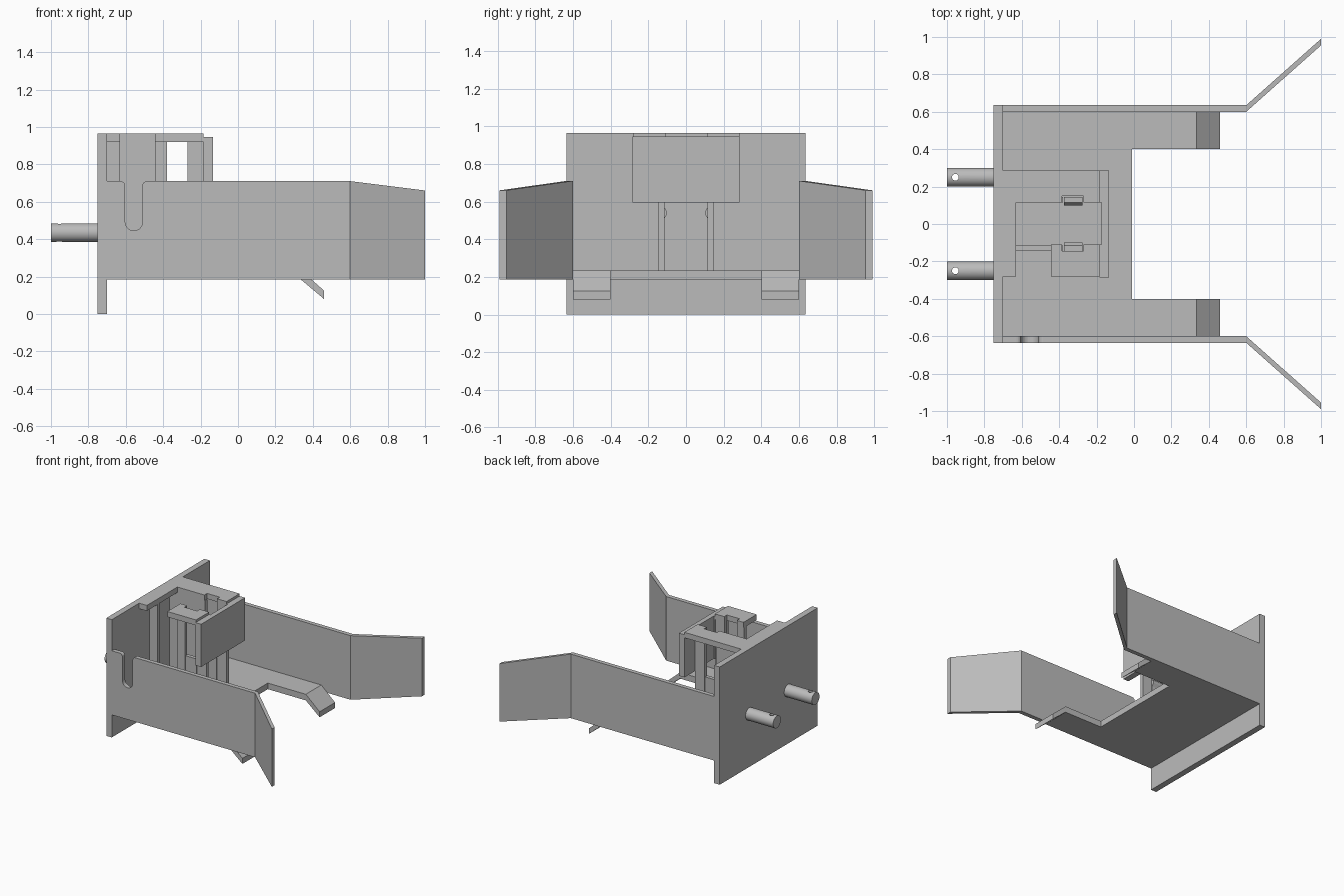
import bpy, bmesh, math

if "Cube" in bpy.data.objects:
    bpy.data.objects.remove(bpy.data.objects["Cube"])

grey = bpy.data.materials.new("plain grey")
grey.diffuse_color = (0.5, 0.5, 0.5, 1)
grey.use_nodes = True
grey.node_tree.nodes["Principled BSDF"].inputs["Base Color"].default_value = grey.diffuse_color


def prism(name, pts, lo, hi, axis="z"):
    """Extrude an outline: (x, y) along z, or (x, z) along y."""
    place = (lambda a, b, h: (a, b, h)) if axis == "z" else (lambda a, b, h: (a, h, b))
    bm = bmesh.new()
    low = [bm.verts.new(place(a, b, lo)) for a, b in pts]
    high = [bm.verts.new(place(a, b, hi)) for a, b in pts]
    n = len(pts)
    bm.faces.new(low)
    bm.faces.new(high)
    for i in range(n):
        j = (i + 1) % n
        bm.faces.new((low[i], low[j], high[j], high[i]))
    bmesh.ops.recalc_face_normals(bm, faces=bm.faces)
    mesh = bpy.data.meshes.new(name)
    bm.to_mesh(mesh)
    bm.free()
    mesh.materials.append(grey)
    ob = bpy.data.objects.new(name, mesh)
    bpy.context.collection.objects.link(ob)
    return ob


def box(name, x0, x1, y0, y1, z0, z1):
    return prism(name, [(x0, y0), (x1, y0), (x1, y1), (x0, y1)], z0, z1)


# Mounting plate and floor with two prongs
box("back_plate", -0.75, -0.70, -0.635, 0.635, 0, 0.965)
prism("floor", [(-0.7, -0.6), (0.335, -0.6), (0.335, -0.4), (-0.01, -0.4),
                (-0.01, 0.4), (0.335, 0.4), (0.335, 0.6), (-0.7, 0.6)], 0.185, 0.235)

# Side walls, the front one with a round-bottomed slot
sx, r, f = -0.557, 0.046, 0.025
slot = [(sx + r + f * (1 - math.sin(t)), 0.71 - f * (1 - math.cos(t)))
        for t in [i * math.pi / 8 for i in range(5)]]
slot += [(sx + r * math.cos(t), 0.491 - r * math.sin(t))
         for t in [i * math.pi / 16 for i in range(17)]]
slot += [(sx - r - f * (1 - math.sin(t)), 0.71 - f * (1 - math.cos(t)))
         for t in [i * math.pi / 8 for i in range(4, -1, -1)]]
wall = [(-0.7, 0.71), (-0.7, 0.185), (0.6, 0.185), (0.6, 0.71)]
prism("front_wall", wall + slot, -0.635, -0.6, "y")
prism("rear_wall", wall, 0.6, 0.635, "y")

for s, side in ((-1, "front"), (1, "rear")):
    # Flared guide with a sloping top edge
    guide = prism(side + "_flared_guide", [(0.6, s * 0.6), (1, s * 0.955),
                                           (1, s * 0.99), (0.6, s * 0.635)], 0.185, 0.71)
    for v in guide.data.vertices:
        if v.co.x > 0.9 and v.co.z > 0.5:
            v.co.z = 0.66
    # Bent-down tip of the floor prong
    y0, y1 = sorted((s * 0.4, s * 0.6))
    prism(side + "_prong_tip", [(0.335, 0.185), (0.46, 0.08), (0.46, 0.125),
                                (0.335, 0.235)], y0, y1, "y")

    # Mounting pin with a cross hole
    bpy.ops.mesh.primitive_cylinder_add(vertices=48, radius=0.05, depth=0.25,
                                        location=(-0.875, s * 0.25, 0.435),
                                        rotation=(0, math.pi / 2, 0))
    pin = bpy.context.object
    pin.name = side + "_pin"
    pin.data.materials.append(grey)
    bpy.ops.mesh.primitive_cylinder_add(vertices=24, radius=0.018, depth=0.3,
                                        location=(-0.955, s * 0.25, 0.435))
    cutter = bpy.context.object
    cutter.name = side + "_pin_hole_cutter"
    cutter.hide_render = True
    cutter.hide_viewport = True
    cutter.display_type = "WIRE"
    cut = pin.modifiers.new("hole", "BOOLEAN")
    cut.operation = "DIFFERENCE"
    cut.solver = "EXACT"
    cut.object = cutter
    bpy.context.view_layer.objects.active = pin
    bpy.ops.object.select_all(action="DESELECT")
    pin.select_set(True)
    bpy.ops.object.shade_smooth_by_angle(angle=math.radians(35))

    # Holder posts beside the window
    y0, y1 = sorted((s * 0.115, s * 0.145))
    box(side + "_holder_post", -0.27, -0.185, y0, y1, 0.235, 0.92)
    # Snap arm with a wedge nub pointing inward
    box(side + "_snap_arm", -0.375, -0.275, y0, y1, 0.235, 0.57)
    nub = prism(side + "_snap_nub", [(-0.375, 0.51), (-0.275, 0.51),
                                     (-0.275, 0.57), (-0.375, 0.57)],
                s * 0.1, s * 0.115, "y")
    for v in nub.data.vertices:
        if abs(v.co.y) < 0.11:
            v.co.z = 0.535 if v.co.z < 0.54 else 0.545

# Holder walls: rear one solid, front one open above a low rib
box("rear_holder_wall", -0.7, -0.38, 0.115, 0.145, 0.235, 0.92)
box("front_holder_corner", -0.7, -0.63, -0.145, -0.115, 0.235, 0.92)
box("front_holder_rib", -0.63, -0.445, -0.145, -0.115, 0.235, 0.40)
box("front_holder_jamb", -0.445, -0.38, -0.145, -0.115, 0.235, 0.92)

# Top of the holder, notched above the snap arms
prism("holder_top", [(-0.7, -0.28), (-0.63, -0.28), (-0.63, 0.115), (-0.385, 0.115),
                     (-0.385, 0.15), (-0.27, 0.15), (-0.27, 0.115), (-0.185, 0.115),
                     (-0.185, 0.285), (-0.7, 0.285)], 0.92, 0.965)
prism("holder_top_front", [(-0.445, -0.28), (-0.185, -0.28), (-0.185, -0.11),
                           (-0.27, -0.11), (-0.27, -0.145), (-0.385, -0.145),
                           (-0.385, -0.11), (-0.445, -0.11)], 0.92, 0.965)

# End panel with a shallow groove on its inner side
prism("end_panel", [(-0.185, -0.285), (-0.135, -0.285), (-0.135, 0.285), (-0.185, 0.285),
                    (-0.185, 0.115), (-0.175, 0.115), (-0.175, -0.11), (-0.185, -0.11)],
      0.595, 0.945)
